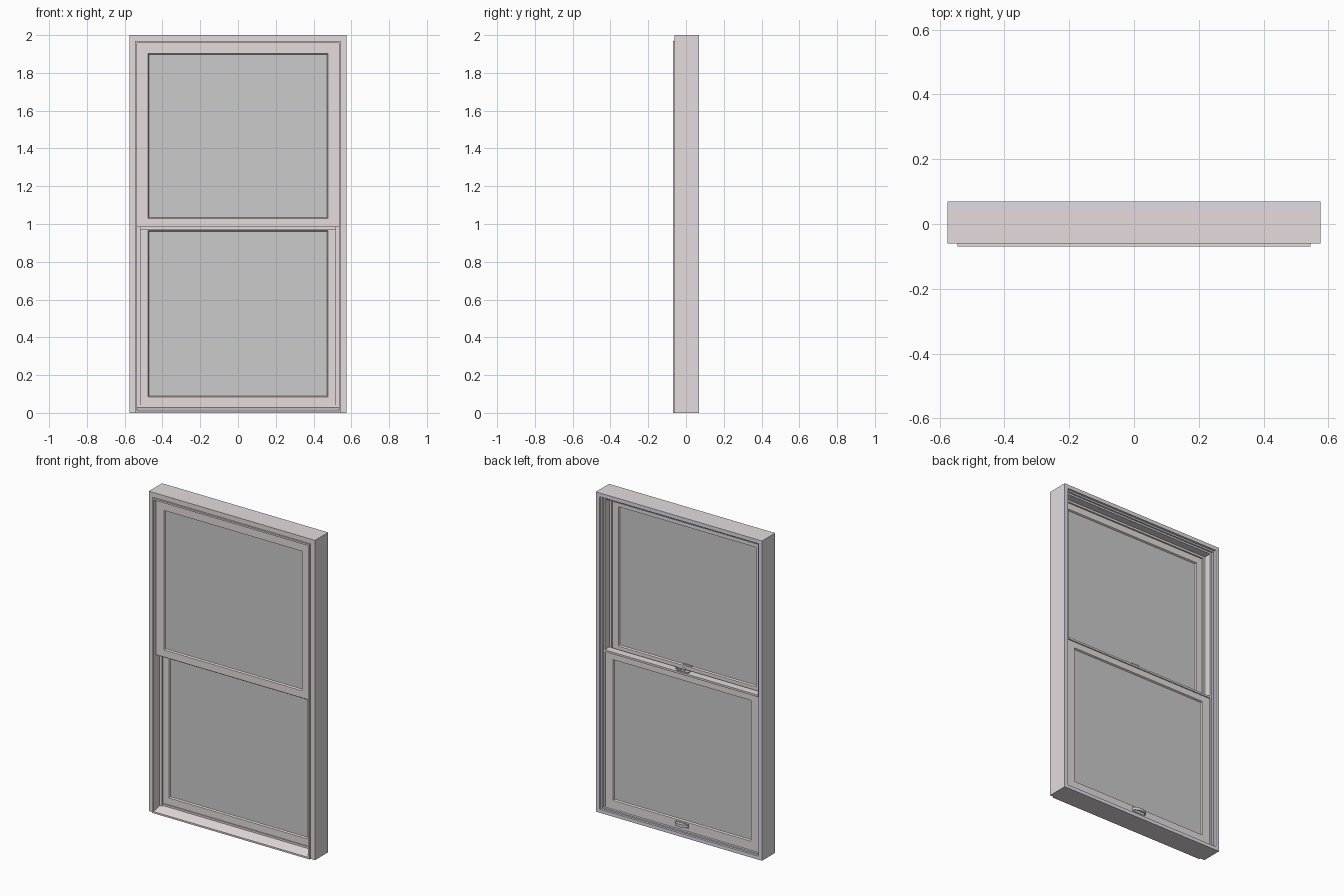
import bpy, bmesh, math

if "Cube" in bpy.data.objects:
    bpy.data.objects.remove(bpy.data.objects["Cube"])

def material(name, rgb):
    m = bpy.data.materials.new(name)
    m.diffuse_color = (*rgb, 1)
    m.use_nodes = True
    m.node_tree.nodes["Principled BSDF"].inputs["Base Color"].default_value = m.diffuse_color
    return m

PAINT = material("painted_wood", (0.78, 0.71, 0.72))
INNER = material("interior_paint", (0.75, 0.72, 0.79))
GLASS = material("glass_grey", (0.55, 0.55, 0.55))
METAL = material("hardware_grey", (0.62, 0.62, 0.63))

def finish(name, bm, mat):
    bmesh.ops.recalc_face_normals(bm, faces=bm.faces)
    me = bpy.data.meshes.new(name)
    bm.to_mesh(me)
    bm.free()
    me.materials.append(mat)
    ob = bpy.data.objects.new(name, me)
    bpy.context.collection.objects.link(ob)
    return ob

def loft(name, loops, mat, closed=False):
    """Skin equal-length point loops; cap the ends, or join last to first."""
    bm = bmesh.new()
    rows = [[bm.verts.new(p) for p in lp] for lp in loops]
    n = len(rows[0])
    for i in range(len(rows) if closed else len(rows) - 1):
        a, b = rows[i], rows[(i + 1) % len(rows)]
        for j in range(n):
            k = (j + 1) % n
            bm.faces.new((a[j], a[k], b[k], b[j]))
    if not closed:
        bm.faces.new(rows[0])
        bm.faces.new(rows[-1])
    return finish(name, bm, mat)

def box(name, x0, x1, y0, y1, z0, z1, mat):
    return loft(name, [[(x0, y0, z), (x1, y0, z), (x1, y1, z), (x0, y1, z)] for z in (z0, z1)], mat)

def extrude_x(name, yz, hw, mat):
    return loft(name, [[(x, y, z) for y, z in yz] for x in (-hw, hw)], mat)

def jamb_and_head(name, profile, mat):
    """Sweep an (inset, y) profile up one jamb, over the head and down."""
    W, H = 0.575, 2.0
    return loft(name, [
        [(-W + d, y, 0) for d, y in profile],
        [(-W + d, y, H - d) for d, y in profile],
        [(W - d, y, H - d) for d, y in profile],
        [(W - d, y, 0) for d, y in profile]], mat)

def sash(name, outer, inner, y0, y1, mat):
    """Rectangular sash with bevelled glazing edge; rects are (hw, z0, z1)."""
    b = 0.005
    face = (inner[0] + b, inner[1] - b, inner[2] + b)
    rings = [(outer, y0), (face, y0), (inner, y0 + 0.009),
             (inner, y1 - 0.009), (face, y1), (outer, y1)]
    loops = [[(-w, y, a), (w, y, a), (w, y, c), (-w, y, c)] for (w, a, c), y in rings]
    ob = loft(name, loops, mat, closed=True)
    w, a, c = inner
    e = 0.004
    box(name + "_glass", -w - e, w + e, y0 + 0.009, y1 - 0.009, a - e, c + e, GLASS)
    return ob

# outer frame: exterior casing, lip, sash tracks and parting bead
jamb_and_head("frame", [
    (0, -0.06), (0.03, -0.06), (0.03, -0.07), (0.041, -0.07), (0.041, -0.012),
    (0.058, -0.012), (0.058, -0.002), (0.045, -0.002), (0.045, 0.045), (0, 0.045)], PAINT)

# interior rim with a small step
jamb_and_head("interior_rim", [
    (0, 0.045), (0.034, 0.045), (0.034, 0.056), (0.024, 0.056), (0.024, 0.07), (0, 0.07)], INNER)

# sloping sill and interior stool
extrude_x("sill", [(-0.07, 0), (-0.07, 0.011), (-0.06, 0.015), (-0.005, 0.029),
                   (0.045, 0.029), (0.045, 0)], 0.535, PAINT)
extrude_x("interior_sill_rim", [(0.045, 0), (0.045, 0.03), (0.056, 0.03),
                                (0.056, 0.022), (0.07, 0.022), (0.07, 0)], 0.552, INNER)

# sashes: upper one outside, lower one inside
sash("upper_sash", (0.537, 0.985, 1.962), (0.472, 1.035, 1.897), -0.05, -0.012, PAINT)
sash("lower_sash", (0.53, 0.029, 1.015), (0.472, 0.09, 0.96), 0.0, 0.04, PAINT)

# interlocking lips on the meeting rails and a drip lip at the bottom
box("meeting_rail_lip", -0.517, 0.517, -0.03, 0.0, 0.972, 0.985, PAINT)
box("meeting_rail_ledge", -0.528, 0.528, 0.036, 0.047, 1.003, 1.015, PAINT)
box("bottom_rail_lip", -0.517, 0.517, -0.006, 0.0, 0.029, 0.041, PAINT)

def disc(name, r, z0, z1, y, n=24):
    ob = loft(name, [[(r * math.cos(2 * math.pi * i / n), y + r * math.sin(2 * math.pi * i / n), z)
                      for i in range(n)] for z in (z0, z1)], METAL)
    return ob

# sash lock on the meeting rail
box("lock_base", -0.04, 0.04, 0.012, 0.038, 1.015, 1.021, METAL)
disc("lock_pivot", 0.012, 1.021, 1.031, 0.024)
box("lock_lever", -0.005, 0.048, 0.026, 0.036, 1.023, 1.029, METAL)
box("lock_keeper", -0.03, 0.03, -0.03, -0.013, 1.03, 1.039, METAL)

# curved finger pull on the lower rail
box("pull_plate", -0.045, 0.045, 0.04, 0.043, 0.05, 0.076, METAL)
N = 14
outer = [(0.045 * math.cos(math.pi * i / N), 0.043 + 0.022 * math.sin(math.pi * i / N)) for i in range(N + 1)]
loft("finger_pull", [[(x, y, z) for x, y in outer] for z in (0.066, 0.073)], METAL)
bow = []
for x, y in outer:
    ix, iy = x * 0.9, 0.043 + (y - 0.043) * 0.8
    bow.append([(x, y, 0.054), (x, y, 0.066), (ix, iy, 0.066), (ix, iy, 0.054)])
loft("finger_pull_rim", bow, METAL)
